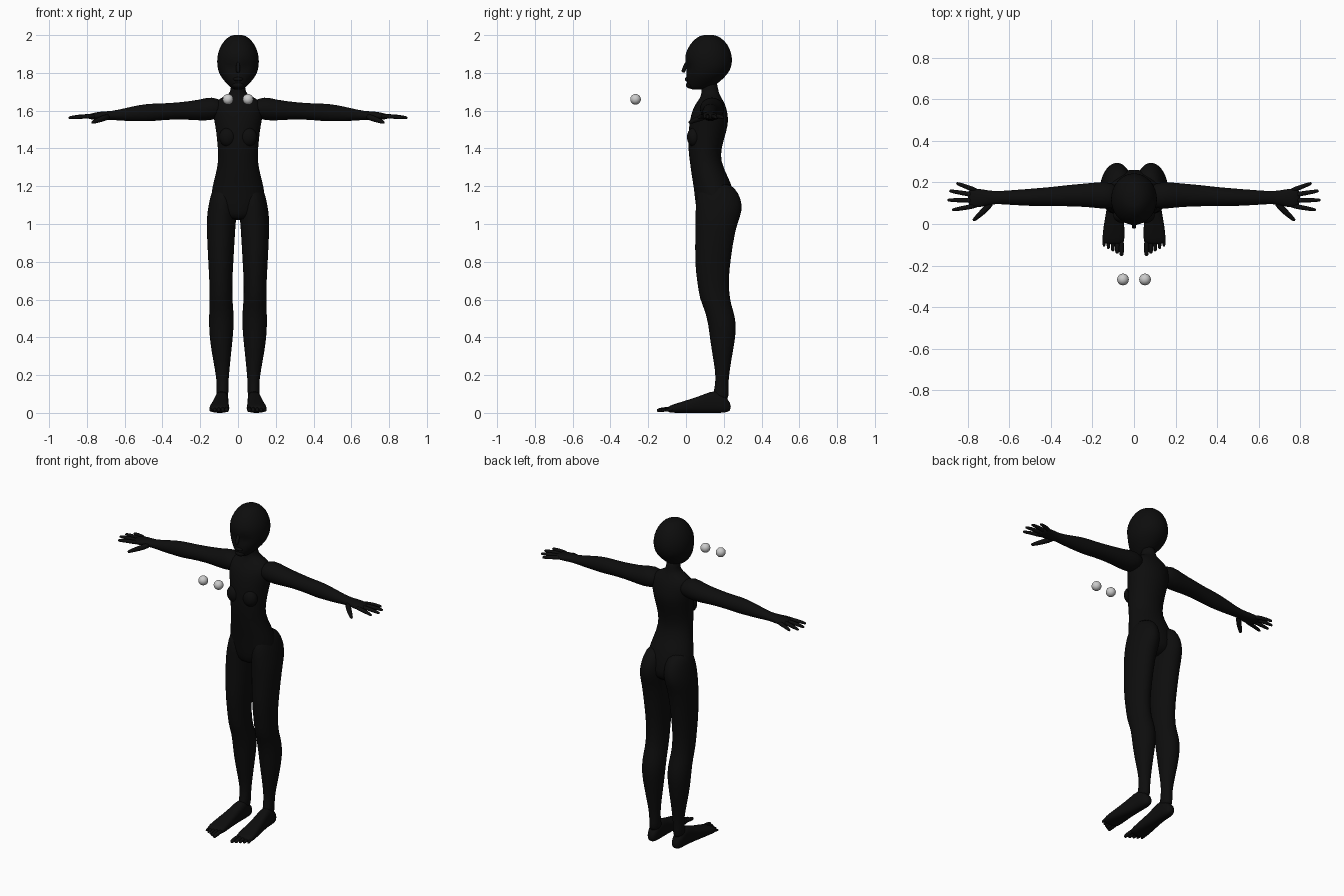
import bpy
import bmesh
import math
from mathutils import Vector

if "Cube" in bpy.data.objects:
    bpy.data.objects.remove(bpy.data.objects["Cube"])

SIDES = (("left", 1), ("right", -1))


def make_material(name, value, roughness):
    mat = bpy.data.materials.new(name)
    mat.use_nodes = True
    colour = (value, value, value, 1)
    mat.diffuse_color = colour
    shader = mat.node_tree.nodes["Principled BSDF"]
    shader.inputs["Base Color"].default_value = colour
    shader.inputs["Roughness"].default_value = roughness
    return mat


black = make_material("matte black", 0.004, 0.9)
grey = make_material("light grey", 0.6, 0.5)


def finish(name, bm, mat, levels=1):
    """Turn a bmesh into a smooth-shaded, subdivided object."""
    bmesh.ops.recalc_face_normals(bm, faces=bm.faces)
    mesh = bpy.data.meshes.new(name)
    bm.to_mesh(mesh)
    bm.free()
    mesh.materials.append(mat)
    for poly in mesh.polygons:
        poly.use_smooth = True
    obj = bpy.data.objects.new(name, mesh)
    bpy.context.collection.objects.link(obj)
    if levels:
        mod = obj.modifiers.new("smooth", "SUBSURF")
        mod.levels = mod.render_levels = levels
    return obj


def skin_rings(rings):
    """Bridge rings of points into a closed, capped surface."""
    bm = bmesh.new()
    loops = [[bm.verts.new(p) for p in ring] for ring in rings]
    count = len(loops[0])
    for a, b in zip(loops, loops[1:]):
        for i in range(count):
            j = (i + 1) % count
            bm.faces.new((a[i], a[j], b[j], b[i]))
    bm.faces.new(loops[0])
    bm.faces.new(loops[-1])
    return bm


def loft(sections, axis, side=1, count=24, power=1.0):
    """Oval sections (position, a min, a max, b min, b max) along one axis."""
    place = {
        "x": lambda t, a, b: Vector((side * t, b, a)),
        "y": lambda t, a, b: Vector((side * a, t, b)),
        "z": lambda t, a, b: Vector((side * a, b, t)),
    }[axis]

    def soften(v):
        return math.copysign(abs(v) ** power, v)

    rings = []
    for t, a0, a1, b0, b1 in sections:
        ring = []
        for i in range(count):
            angle = math.tau * i / count
            a = (a0 + a1 + (a1 - a0) * soften(math.cos(angle))) / 2
            b = (b0 + b1 + (b1 - b0) * soften(math.sin(angle))) / 2
            ring.append(place(t, a, b))
        rings.append(ring)
    return skin_rings(rings)


def tube(name, points, radii, side=1):
    """Tapered round digit following a short path."""
    pts = [Vector((side * x, y, z)) for x, y, z in points]
    tip_dir = (pts[-1] - pts[-2]).normalized()
    pts.append(pts[-1] + tip_dir * radii[-1] * 0.6)
    radii = list(radii) + [radii[-1] * 0.5]
    rings = []
    for i, (p, r) in enumerate(zip(pts, radii)):
        direction = pts[min(i + 1, len(pts) - 1)] - pts[max(i - 1, 0)]
        turn = direction.to_track_quat("Z", "Y")
        rings.append([p + turn @ Vector((r * math.cos(k * math.tau / 10),
                                         r * math.sin(k * math.tau / 10), 0))
                      for k in range(10)])
    finish(name, skin_rings(rings), black)


def ball(name, centre, size, mat):
    bm = bmesh.new()
    bmesh.ops.create_uvsphere(bm, u_segments=32, v_segments=16, radius=1)
    for v in bm.verts:
        v.co = Vector(c + s * p for c, s, p in zip(centre, size, v.co))
    finish(name, bm, mat, 0)


def symmetric(profile):
    return [(z, -w, w, y0, y1) for z, w, y0, y1 in profile]


# Torso and neck: height, half width, front, back
torso = symmetric([
    (1.76, .038, .08, .165), (1.71, .038, .083, .17), (1.685, .048, .08, .178),
    (1.665, .1, .072, .19), (1.635, .13, .05, .207), (1.6, .133, .032, .218),
    (1.55, .128, .02, .226), (1.5, .117, .013, .218), (1.4, .107, .01, .186),
    (1.33, .104, .02, .184), (1.25, .122, .03, .222), (1.2, .137, .04, .245),
    (1.1, .15, .05, .268), (1.05, .12, .06, .255), (1.02, .045, .08, .2),
])
finish("torso_and_neck", loft(torso, "z"), black)

# Head with shallow eye sockets
head = symmetric([
    (2.002, .025, .09, .15), (1.988, .058, .055, .185), (1.95, .09, .018, .224),
    (1.9, .11, -.006, .243), (1.86, .112, -.006, .246), (1.83, .11, -.002, .24),
    (1.8, .102, 0, .226), (1.77, .085, 0, .198), (1.74, .057, .004, .165),
    (1.72, .036, .014, .12), (1.711, .02, .03, .085),
])
bm = loft(head, "z")
for v in bm.verts:
    reach = math.hypot(abs(v.co.x) - .052, v.co.z - 1.835)
    if v.co.y < .08 and reach < .025:
        v.co.y += .012
finish("head", bm, black)

# Facial features
tube("nose", [(0, .008, 1.865), (0, -.006, 1.83), (0, -.014, 1.808)],
     [.008, .011, .012])
ball("lips", (0, .006, 1.767), (.026, .012, .011), black)
ball("chin", (0, .022, 1.735), (.03, .022, .018), black)

# Limb sections: position, then the two extents across it
arm = [
    (.07, 1.57, 1.65, .08, .19), (.14, 1.548, 1.677, .07, .205),
    (.2, 1.547, 1.658, .08, .198), (.3, 1.555, 1.645, .085, .19),
    (.4, 1.55, 1.638, .086, .178), (.46, 1.543, 1.638, .085, .173),
    (.52, 1.544, 1.631, .088, .168), (.6, 1.545, 1.613, .092, .162),
    (.67, 1.552, 1.597, .098, .157), (.72, 1.55, 1.597, .085, .165),
    (.77, 1.552, 1.588, .076, .174), (.8, 1.558, 1.578, .085, .165),
]
leg = [
    (1.22, .03, .12, .09, .235), (1.16, .008, .143, .06, .282),
    (1.1, .006, .157, .05, .3), (1.04, .008, .165, .05, .29),
    (.98, .014, .167, .05, .262), (.8, .024, .158, .045, .235),
    (.7, .03, .152, .058, .225), (.6, .03, .15, .072, .232),
    (.55, .024, .152, .098, .248), (.47, .021, .155, .118, .269),
    (.38, .029, .149, .128, .259), (.28, .04, .132, .145, .24),
    (.18, .05, .113, .16, .225), (.12, .051, .113, .148, .224),
    (.06, .051, .115, .135, .228),
]
foot = [
    (.238, .065, .1, .012, .05), (.21, .052, .118, 0, .085),
    (.16, .05, .12, 0, .125), (.1, .05, .127, 0, .1),
    (.04, .049, .138, 0, .078), (-.02, .046, .148, 0, .06),
    (-.07, .045, .153, 0, .044), (-.1, .05, .15, .004, .032),
]
# Fingers: root and tip in x and y
fingers = {
    "index": (.75, .09, .87, .068), "middle": (.76, .114, .892, .115),
    "ring": (.76, .138, .884, .159), "little": (.75, .158, .85, .195),
}
toes = ("big", "second", "third", "fourth", "little")

for label, side in SIDES:
    finish(f"{label}_arm", loft(arm, "x", side), black)
    finish(f"{label}_leg", loft(leg, "z", side), black)
    finish(f"{label}_foot", loft(foot, "y", side, power=.75), black)
    ball(f"{label}_breast", (side * .055, .042, 1.46), (.045, .037, .05), black)

    # Hand digits
    for digit, (x0, y0, x1, y1) in fingers.items():
        middle = ((x0 + x1) / 2, (y0 + y1) / 2, 1.571)
        tube(f"{label}_{digit}_finger",
             [(x0, y0, 1.57), middle, (x1, y1, 1.563)],
             [.013, .012, .009], side)
    tube(f"{label}_thumb",
         [(.68, .11, 1.572), (.725, .06, 1.555), (.77, .02, 1.538)],
         [.018, .016, .01], side)

    # Toes fan back toward the outer edge
    for i, digit in enumerate(toes):
        x = .06 + .021 * i
        tip = -.148 + .011 * i
        size = .0125 - .001 * i
        tube(f"{label}_{digit}_toe",
             [(x, -.07, .022), (x, tip + .025, .018), (x, tip, .013)],
             [size, size, size * .9], side)

    # Floating ball in front of the chest
    ball(f"{label}_floating_ball", (side * .053, -.267, 1.66),
         (.028, .028, .028), grey)
